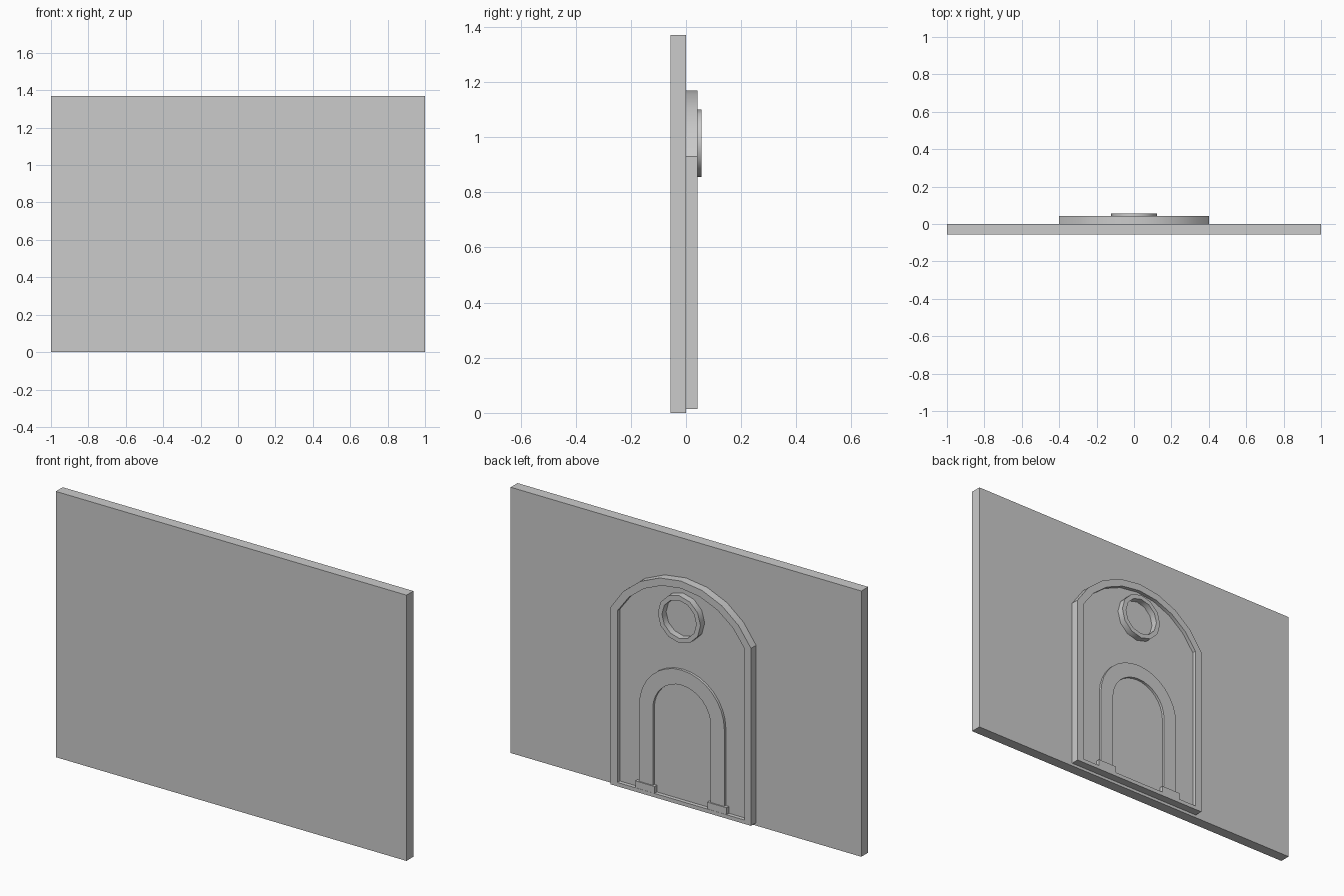
import bpy, bmesh, math

if "Cube" in bpy.data.objects:
    bpy.data.objects.remove(bpy.data.objects["Cube"])


def finish(name, bm, smooth=True):
    bmesh.ops.recalc_face_normals(bm, faces=bm.faces)
    mesh = bpy.data.meshes.new(name)
    bm.to_mesh(mesh)
    bm.free()
    ob = bpy.data.objects.new(name, mesh)
    bpy.context.collection.objects.link(ob)
    if smooth:
        bpy.ops.object.select_all(action='DESELECT')
        ob.select_set(True)
        bpy.context.view_layer.objects.active = ob
        bpy.ops.object.shade_smooth_by_angle(angle=math.radians(35))
    return ob


def box(name, x0, x1, y0, y1, z0, z1):
    return plate(name, [(x0, z0), (x1, z0), (x1, z1), (x0, z1)], y0, y1, False)


def plate(name, outline, y0, y1, smooth=True):
    """Extrude an x-z outline along y."""
    bm = bmesh.new()
    face = bm.faces.new([bm.verts.new((x, y0, z)) for x, z in outline])
    ext = bmesh.ops.extrude_face_region(bm, geom=[face], use_keep_orig=True)
    verts = [v for v in ext['geom'] if isinstance(v, bmesh.types.BMVert)]
    bmesh.ops.translate(bm, verts=verts, vec=(0, y1 - y0, 0))
    return finish(name, bm, smooth)


def band(name, outer, inner, y0, y1, closed=True):
    """Rectangular-section trim between two matching x-z outlines."""
    bm = bmesh.new()
    rows = [[bm.verts.new((x, y, z)) for x, y, z in
             ((o[0], y0, o[1]), (o[0], y1, o[1]), (i[0], y1, i[1]), (i[0], y0, i[1]))]
            for o, i in zip(outer, inner)]
    n = len(rows)
    for k in range(n if closed else n - 1):
        a, b = rows[k], rows[(k + 1) % n]
        for j in range(4):
            m = (j + 1) % 4
            bm.faces.new((a[j], a[m], b[m], b[j]))
    if not closed:
        bm.faces.new(rows[0])
        bm.faces.new(rows[-1])
    return finish(name, bm)


def arched(half, zc, radius, bottom, segments):
    """Outline: two straight legs joined by an arc centred on (0, zc)."""
    a = math.asin(min(1, half / radius))
    arc = []
    for k in range(segments + 1):
        t = a - 2 * a * k / segments
        arc.append((radius * math.sin(t), zc + radius * math.cos(t)))
    return [(half, bottom)] + arc + [(-half, bottom)]


def circle(r, zc, n):
    return [(r * math.cos(2 * math.pi * k / n), zc + r * math.sin(2 * math.pi * k / n))
            for k in range(n)]


# Wall slab
box("wall", -1, 1, -0.056, 0, 0, 1.37)

# Recessed panel and its raised surround
outer = arched(0.40, 0.717, 0.453, 0.015, 8)
inner = arched(0.362, 0.717, 0.415, 0.035, 8)
plate("panel", inner, 0, 0.022)
band("panel_frame", outer, inner, 0, 0.042)

# Doorway arch standing proud of the panel
band("door_arch", arched(0.243, 0.465, 0.243, 0.035, 16),
     arched(0.165, 0.465, 0.165, 0.035, 16), 0.015, 0.035, closed=False)

# Plinth blocks under the arch legs
for side, s in (("left", -1), ("right", 1)):
    xs = sorted((s * 0.15, s * 0.26))
    box("plinth_" + side, xs[0], xs[1], 0.015, 0.041, 0.025, 0.07)

# Round window ring
band("window_ring", circle(0.122, 0.978, 12), circle(0.098, 0.978, 12), 0.015, 0.056)
